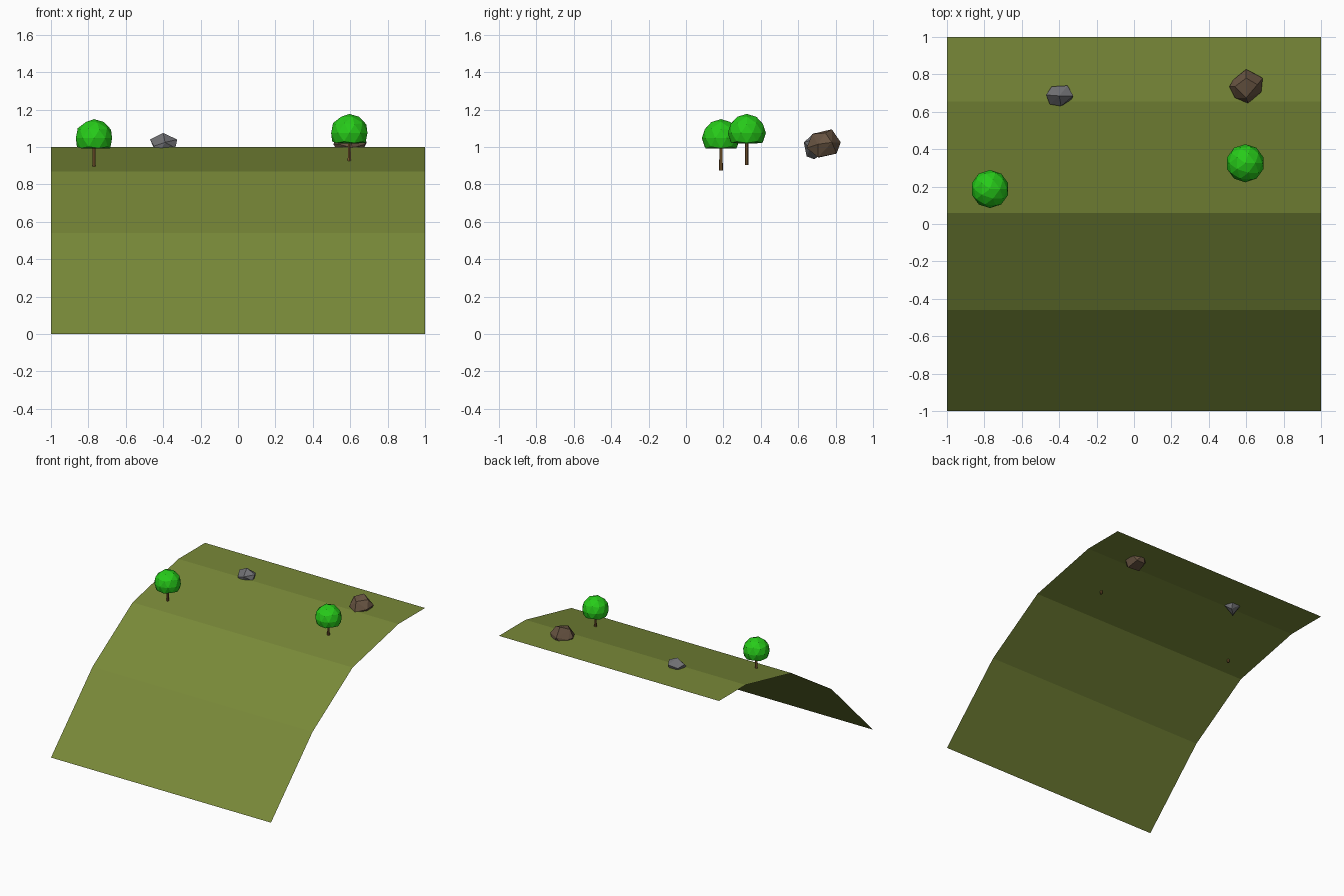
import bpy, bmesh
from mathutils import Vector

if "Cube" in bpy.data.objects:
    bpy.data.objects.remove(bpy.data.objects["Cube"])


def material(name, color):
    m = bpy.data.materials.new(name)
    m.diffuse_color = (*color, 1)
    m.use_nodes = True
    m.node_tree.nodes["Principled BSDF"].inputs["Base Color"].default_value = m.diffuse_color
    return m


GRASS = material("grass", (0.19, 0.25, 0.04))
LEAF = material("leaf", (0.02, 0.6, 0.01))
BARK = material("bark", (0.2, 0.1, 0.03))
GREY = material("grey_stone", (0.16, 0.16, 0.17))
BROWN = material("brown_stone", (0.14, 0.09, 0.055))


def finish(name, bm, mat):
    mesh = bpy.data.meshes.new(name)
    bm.to_mesh(mesh)
    bm.free()
    mesh.materials.append(mat)
    ob = bpy.data.objects.new(name, mesh)
    bpy.context.collection.objects.link(ob)
    return ob


# Hillside: a thin sheet swept along x from a y-z profile
def hillside():
    bm = bmesh.new()
    profile = [(-1, 0), (-0.46, 0.54), (0.06, 0.87), (0.655, 1), (1, 1)]
    rows = [[bm.verts.new((x, y, z)) for x in (-1, 1)] for y, z in profile]
    for a, b in zip(rows, rows[1:]):
        bm.faces.new((a[0], a[1], b[1], b[0]))
    finish("hillside", bm, GRASS)


# Tree: tapered trunk with a faceted crown flattened underneath
def tree(name, x, y, base):
    bm = bmesh.new()
    bmesh.ops.create_cone(bm, cap_ends=True, segments=6, radius1=0.01, radius2=0.008, depth=0.15)
    bmesh.ops.translate(bm, verts=bm.verts, vec=(x, y, base + 0.075))
    finish(name + "_trunk", bm, BARK)

    bm = bmesh.new()
    bmesh.ops.create_icosphere(bm, subdivisions=2, radius=0.102)
    for v in bm.verts:
        v.co.z = max(v.co.z, -0.055)
    bmesh.ops.translate(bm, verts=bm.verts, vec=(x, y, base + 0.172))
    finish(name + "_crown", bm, LEAF)


# Rock: convex hull around a few corner points
def rock(name, centre, corners, mat):
    bm = bmesh.new()
    for c in corners:
        bm.verts.new(Vector(centre) + Vector(c))
    bmesh.ops.convex_hull(bm, input=bm.verts)
    finish(name, bm, mat)


hillside()
tree("left_tree", -0.77, 0.187, 0.875)
tree("right_tree", 0.595, 0.325, 0.903)
rock("brown_rock", (0.6, 0.735, 1.015),
     [(0, 0.045, 0.08), (0, -0.06, 0.055), (0.06, 0.01, 0.06), (-0.06, 0, 0.06),
      (0, 0.092, 0.01), (0.088, 0.045, 0.01), (0.08, -0.03, 0), (0.01, -0.09, -0.02),
      (-0.06, -0.06, 0), (-0.09, 0, 0), (-0.07, 0.035, -0.01),
      (0.045, 0.07, -0.05), (-0.03, 0.07, -0.05), (0.05, -0.03, -0.07), (-0.05, -0.02, -0.07)], BROWN)
rock("grey_rock", (-0.4, 0.685, 1.005),
     [(0, 0, 0.07), (-0.07, 0.005, 0.035), (-0.04, 0.05, 0.01), (0.045, 0.055, 0.02),
      (0.075, 0, 0.035), (0.01, -0.055, 0.02), (-0.05, -0.045, 0.0), (0.065, -0.02, -0.01),
      (0, 0, -0.07), (0.04, 0.03, -0.05), (-0.03, -0.04, -0.055)], GREY)
